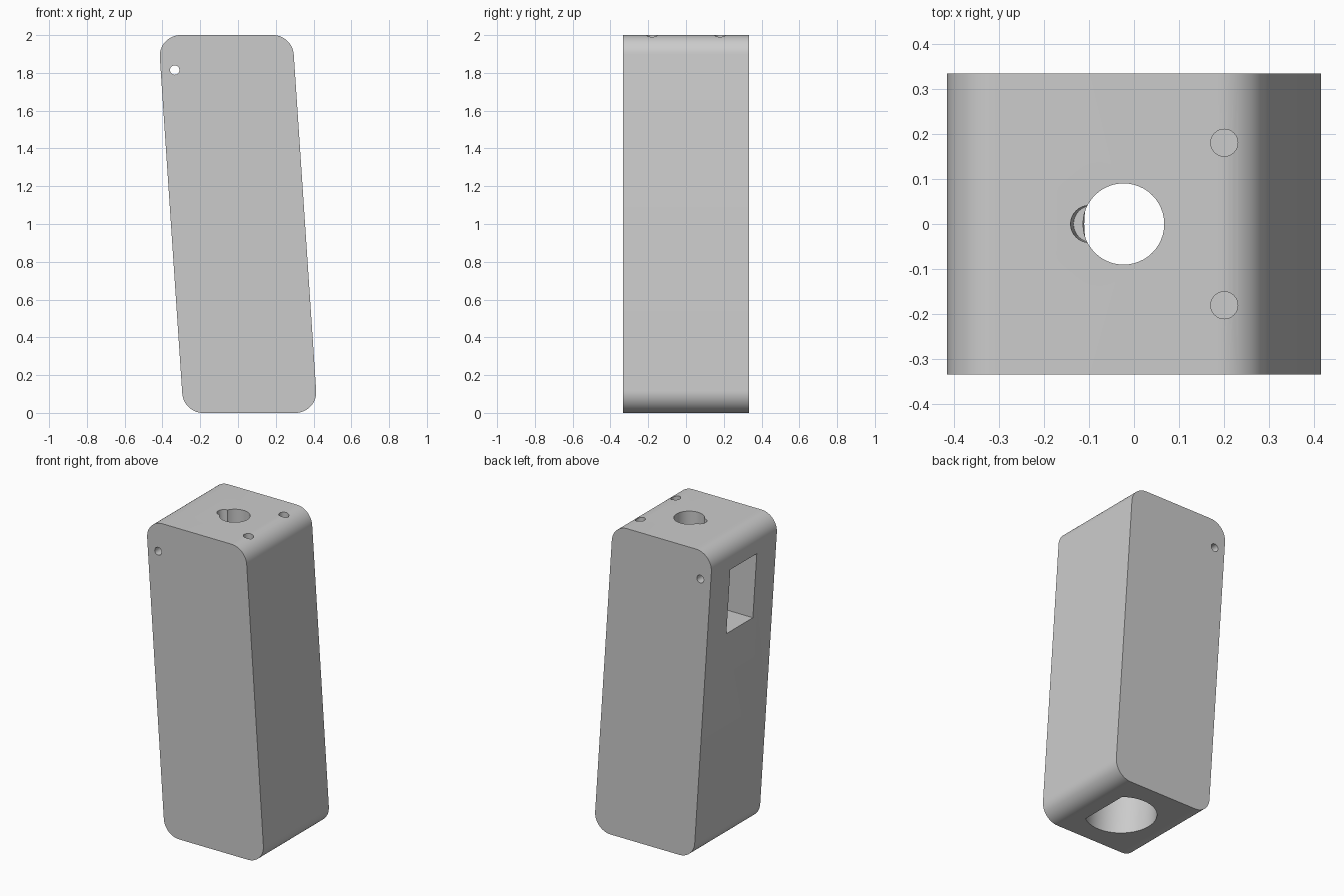
import bpy, bmesh, math
from mathutils import Vector

cube = bpy.data.objects.get("Cube")
if cube:
    bpy.data.objects.remove(cube, do_unlink=True)

LEAN = 0.0667            # sideways shift toward -x per unit of height
HALF_WIDTH = 0.355
HALF_DEPTH = 0.333
CORNER = 0.11

grey = bpy.data.materials.new("plain_grey")
grey.use_nodes = True
colour = (0.6, 0.6, 0.6, 1)
grey.diffuse_color = colour
grey.node_tree.nodes["Principled BSDF"].inputs["Base Color"].default_value = colour


def prism(name, outline, sweep):
    """Solid made by sweeping a closed outline along a vector."""
    bm = bmesh.new()
    face = bm.faces.new([bm.verts.new(p) for p in outline])
    swept = bmesh.ops.extrude_face_region(bm, geom=[face])["geom"]
    verts = [v for v in swept if isinstance(v, bmesh.types.BMVert)]
    bmesh.ops.translate(bm, verts=verts, vec=Vector(sweep))
    bmesh.ops.recalc_face_normals(bm, faces=bm.faces)
    mesh = bpy.data.meshes.new(name)
    bm.to_mesh(mesh)
    bm.free()
    mesh.materials.append(grey)
    obj = bpy.data.objects.new(name, mesh)
    bpy.context.collection.objects.link(obj)
    return obj


def arc(cx, cy, r, start, end, steps):
    angles = [start + (end - start) * i / steps for i in range(steps + 1)]
    return [(cx + r * math.cos(a), cy + r * math.sin(a)) for a in angles]


def circle(cx, cy, r, steps=48):
    return arc(cx, cy, r, 0, math.tau, steps)[:-1]


# Leaning body with rounded corners
tilt = math.atan(LEAN)
inner = HALF_WIDTH - CORNER / math.cos(tilt)
quarter = math.pi / 2
profile = []
for side, z, start, end in (
        (1, 2 - CORNER, tilt, quarter),
        (-1, 2 - CORNER, quarter, math.pi + tilt),
        (-1, CORNER, math.pi + tilt, 3 * quarter),
        (1, CORNER, 3 * quarter, math.tau + tilt)):
    profile += arc(side * inner - LEAN * (z - 1), z, CORNER, start, end, 14)
body = prism("body", [(x, -HALF_DEPTH, z) for x, z in profile], (0, 2 * HALF_DEPTH, 0))

# Leaning main bore, flattened on the +x side, open at the bottom
flat = math.acos(0.13 / 0.21)
bore = arc(0.103, 0, 0.21, flat, math.tau - flat, 56)
cutters = [prism("bore_cutter", [(x, y, -0.05) for x, y in bore], (-LEAN * 1.89, 0, 1.89))]

# Button window in the -x side
window = [(-0.6, -0.135), (-0.08, -0.135), (-0.08, 0.135), (-0.6, 0.135)]
cutters.append(prism("window_cutter", [(x, y, 1.4) for x, y in window], (0, 0, 0.42)))

# Top opening and the shallow leaning notch beside it
cutters.append(prism("top_hole_cutter", [(x, y, 1.7) for x, y in circle(-0.023, 0, 0.09)], (0, 0, 0.4)))
cutters.append(prism("notch_cutter", [(x, y, 1.9) for x, y in circle(-0.093, 0, 0.041, 32)],
                     (-LEAN * 0.15, 0, 0.15)))

# Magnet sockets on the top
for y in (-0.18, 0.18):
    cutters.append(prism("socket_cutter", [(px, py, 1.9) for px, py in circle(0.2, y, 0.03, 32)], (0, 0, 0.2)))

# Pivot pin hole through the full depth
cutters.append(prism("pin_cutter", [(x, -0.5, z) for x, z in circle(-0.335, 1.815, 0.025, 32)], (0, 1, 0)))

bpy.context.view_layer.objects.active = body
body.select_set(True)
for cutter in cutters:
    cutter.hide_render = True
    cut = body.modifiers.new(cutter.name, "BOOLEAN")
    cut.operation = "DIFFERENCE"
    cut.solver = "EXACT"
    cut.object = cutter
    bpy.ops.object.modifier_apply(modifier=cut.name)
    bpy.data.objects.remove(cutter, do_unlink=True)

bpy.ops.object.shade_smooth_by_angle(angle=math.radians(30))
